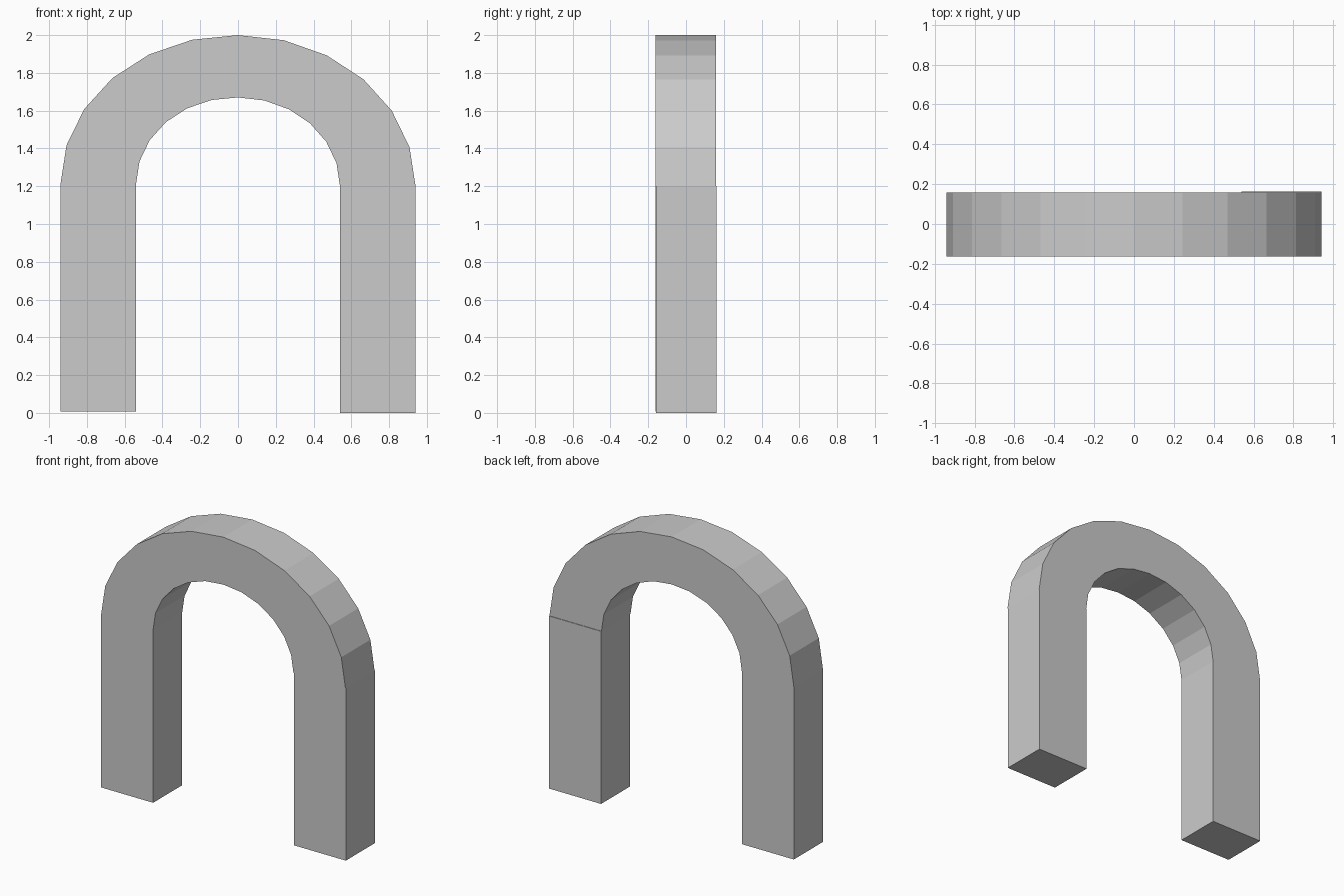
import bpy, bmesh
from math import cos, sin, pi

if "Cube" in bpy.data.objects:
    bpy.data.objects.remove(bpy.data.objects["Cube"])

SEGMENTS = 12
SPRING_Z = 1.2


def extrude_profile(name, points, y0, y1):
    """Solid made from an x-z outline pushed from y0 to y1."""
    bm = bmesh.new()
    face = bm.faces.new([bm.verts.new((x, y0, z)) for x, z in points])
    new = bmesh.ops.extrude_face_region(bm, geom=[face], use_keep_orig=True)["geom"]
    verts = [v for v in new if isinstance(v, bmesh.types.BMVert)]
    bmesh.ops.translate(bm, verts=verts, vec=(0, y1 - y0, 0))
    bmesh.ops.recalc_face_normals(bm, faces=bm.faces)
    mesh = bpy.data.meshes.new(name)
    bm.to_mesh(mesh)
    bm.free()
    obj = bpy.data.objects.new(name, mesh)
    bpy.context.collection.objects.link(obj)
    return obj


def half_ellipse(rx, rz):
    """Arc from +x to -x; the left side sits very slightly higher."""
    points = []
    for i in range(SEGMENTS + 1):
        a = pi * i / SEGMENTS
        lift = 0.01 * max(0, -cos(a))
        points.append((rx * cos(a), SPRING_Z + rz * sin(a) + lift))
    return points


# Curved arch continuing into the left leg
outer = half_ellipse(0.94, 0.80)
inner = half_ellipse(0.54, 0.47)
left_foot = [(-0.94, 0.008), (-0.54, 0.008)]
extrude_profile("arch_with_left_leg", outer + left_foot + inner[::-1], -0.162, 0.158)

# Right leg, a separate block set back a hair
right_leg = [(0.54, 0), (0.94, 0), (0.94, SPRING_Z), (0.54, SPRING_Z)]
extrude_profile("right_leg", right_leg, -0.158, 0.162)
